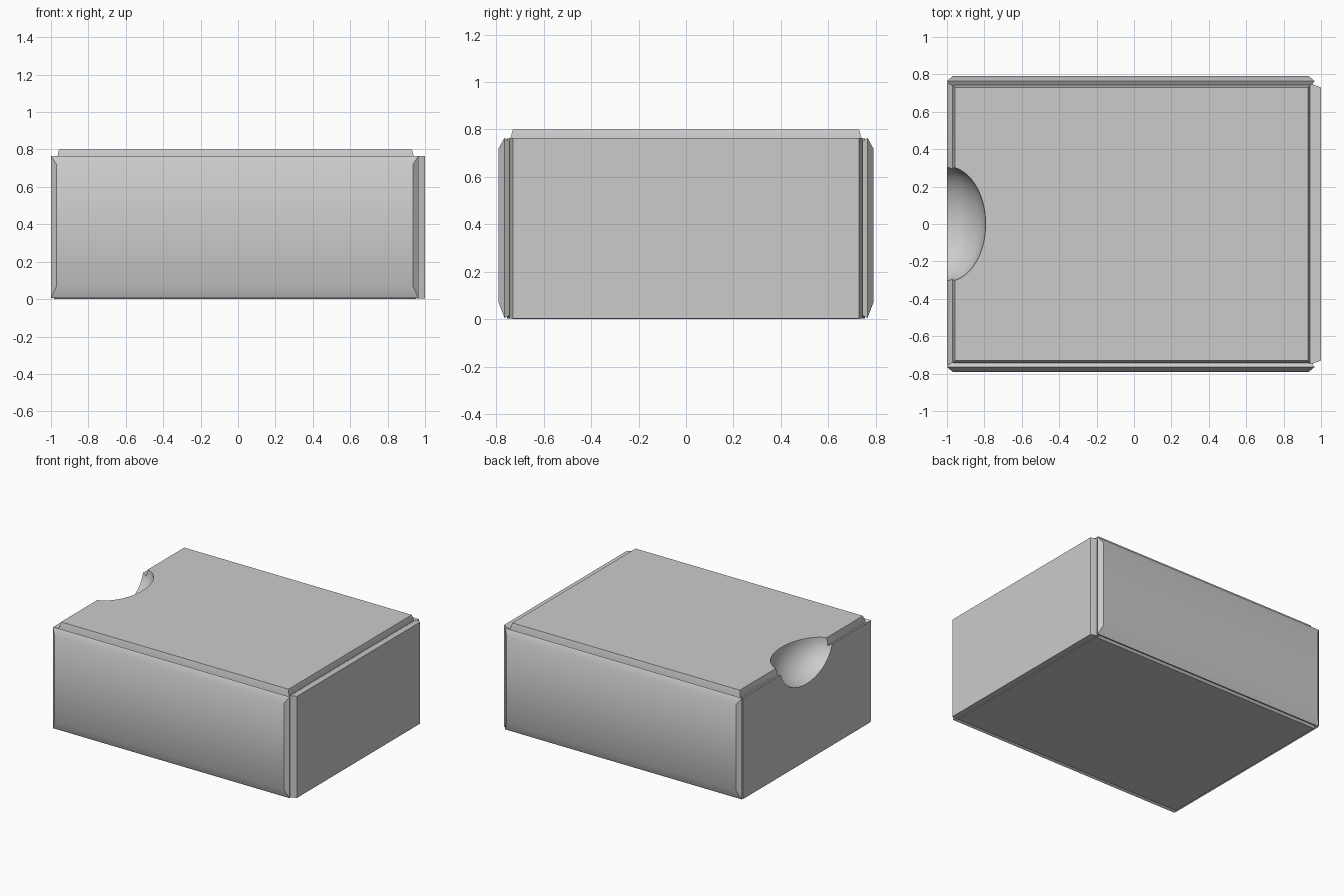
import bpy, bmesh, math

if "Cube" in bpy.data.objects:
    bpy.data.objects.remove(bpy.data.objects["Cube"])

AXES = {'x': (1, 2, 0), 'y': (0, 2, 1), 'z': (0, 1, 2)}


def loft(name, axis, rings, smooth=35):
    """Stack rectangles (pos, a0, a1, b0, b1) along an axis into a closed panel."""
    ia, ib, ic = AXES[axis]
    bm = bmesh.new()
    loops = []
    for pos, a0, a1, b0, b1 in rings:
        loop = []
        for a, b in ((a0, b0), (a1, b0), (a1, b1), (a0, b1)):
            co = [0, 0, 0]
            co[ia], co[ib], co[ic] = a, b, pos
            loop.append(bm.verts.new(co))
        loops.append(loop)
    for low, high in zip(loops, loops[1:]):
        for i in range(4):
            j = (i + 1) % 4
            bm.faces.new((low[i], low[j], high[j], high[i]))
    bm.faces.new(loops[0])
    bm.faces.new(loops[-1])
    bmesh.ops.recalc_face_normals(bm, faces=bm.faces)
    me = bpy.data.meshes.new(name)
    bm.to_mesh(me)
    bm.free()
    ob = bpy.data.objects.new(name, me)
    bpy.context.collection.objects.link(ob)
    shade(ob, smooth)
    return ob


def shade(ob, angle):
    ob.data.shade_smooth()
    ob.data.set_sharp_from_angle(angle=math.radians(angle))


# Solid core, flush with the left end
core = loft("box_core", 'x', [(-1, -0.755, 0.755, 0.003, 0.762),
                              (-0.97, -0.745, 0.745, 0.018, 0.747),
                              (0.95, -0.745, 0.745, 0.018, 0.747)])

# Raised top panel
top = loft("top_panel", 'z', [(0.70, -0.97, 0.945, -0.745, 0.745),
                              (0.745, -0.97, 0.945, -0.745, 0.745),
                              (0.80, -0.957, 0.93, -0.73, 0.73)])

# Bottom panel
loft("bottom_panel", 'z', [(0, -0.985, 0.95, -0.73, 0.73),
                           (0.02, -0.985, 0.96, -0.745, 0.745),
                           (0.05, -0.985, 0.96, -0.745, 0.745)])

# Front and back panels with soft tapered rims
for name, s in (("front_panel", -1), ("back_panel", 1)):
    loft(name, 'y', [(s * 0.735, -0.985, 0.945, 0.02, 0.745),
                     (s * 0.765, -1, 0.965, 0.005, 0.765),
                     (s * 0.79, -0.97, 0.935, 0.07, 0.72)])

# Right end panel
loft("right_panel", 'x', [(0.93, -0.745, 0.745, 0.01, 0.75),
                          (0.96, -0.745, 0.745, 0.003, 0.765),
                          (1.0, -0.73, 0.73, 0.003, 0.765)])

# Thumb scoop in the left end of the lid
bpy.ops.mesh.primitive_uv_sphere_add(segments=64, ring_count=32, radius=1,
                                     location=(-1, 0, 0.8))
cutter = bpy.context.object
cutter.name = "scoop_cutter"
cutter.scale = (0.207, 0.308, 0.22)
cutter.hide_render = True
for ob in (core, top):
    mod = ob.modifiers.new("scoop", 'BOOLEAN')
    mod.operation = 'DIFFERENCE'
    mod.solver = 'EXACT'
    mod.object = cutter
    bpy.context.view_layer.objects.active = ob
    bpy.ops.object.modifier_apply(modifier=mod.name)
    shade(ob, 35)
bpy.data.objects.remove(cutter)
